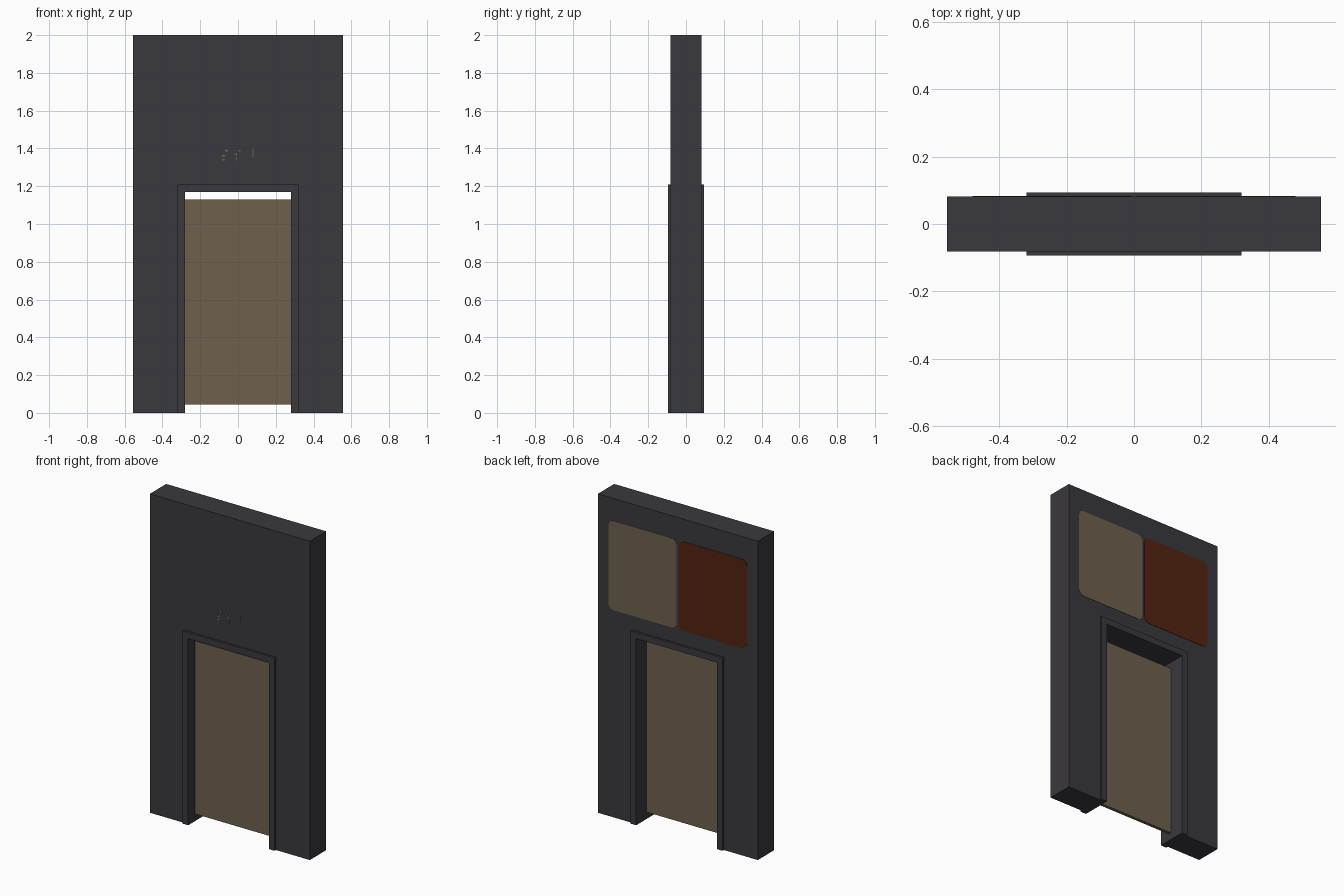
import bpy, bmesh, math

if "Cube" in bpy.data.objects:
    bpy.data.objects.remove(bpy.data.objects["Cube"])


def material(name, rgb):
    m = bpy.data.materials.new(name)
    m.diffuse_color = (*rgb, 1)
    m.use_nodes = True
    m.node_tree.nodes["Principled BSDF"].inputs["Base Color"].default_value = m.diffuse_color
    return m


CHARCOAL = material("charcoal", (0.042, 0.040, 0.048))
TAN = material("tan", (0.156, 0.120, 0.076))
RUST = material("rust", (0.084, 0.018, 0.005))


def prism(name, profile, y0, y1, mat):
    """Extrude a closed x-z profile from y0 to y1."""
    bm = bmesh.new()
    face = bm.faces.new([bm.verts.new((x, y0, z)) for x, z in profile])
    ext = bmesh.ops.extrude_face_region(bm, geom=[face])["geom"]
    moved = [v for v in ext if isinstance(v, bmesh.types.BMVert)]
    bmesh.ops.translate(bm, verts=moved, vec=(0, y1 - y0, 0))
    bmesh.ops.recalc_face_normals(bm, faces=bm.faces)
    mesh = bpy.data.meshes.new(name)
    bm.to_mesh(mesh)
    bm.free()
    mesh.materials.append(mat)
    ob = bpy.data.objects.new(name, mesh)
    bpy.context.collection.objects.link(ob)
    return ob


def rect(x0, x1, z0, z1):
    return [(x0, z0), (x1, z0), (x1, z1), (x0, z1)]


def rounded_rect(x0, x1, z0, z1, r, steps=5):
    pts = []
    corners = [(x1 - r, z1 - r), (x0 + r, z1 - r), (x0 + r, z0 + r), (x1 - r, z0 + r)]
    for i, (cx, cz) in enumerate(corners):
        for k in range(steps + 1):
            a = math.pi / 2 * (i + k / steps)
            pts.append((cx + r * math.cos(a), cz + r * math.sin(a)))
    return pts


def arch(ow, oh, iw, ih):
    """Doorway profile: outer and inner half width and height."""
    return [(-ow, 0), (-ow, oh), (ow, oh), (ow, 0),
            (iw, 0), (iw, ih), (-iw, ih), (-iw, 0)]


# Wall with the doorway, and the raised frame lining it
prism("wall", arch(0.555, 2.0, 0.32, 1.21), -0.081, 0.081, CHARCOAL)
prism("door_frame", arch(0.32, 1.21, 0.28, 1.17), -0.094, 0.094, CHARCOAL)

# Door panel, open at top and bottom
prism("door_panel", rect(-0.28, 0.28, 0.045, 1.13), -0.026, -0.006, TAN)

# Two rounded plates on the back
prism("back_plate_tan", rounded_rect(0.008, 0.48, 1.30, 1.86, 0.035), 0.080, 0.083, TAN)
prism("back_plate_rust", rounded_rect(-0.48, -0.008, 1.30, 1.86, 0.035), 0.080, 0.083, RUST)

# Small abstract flecks on the front, above the door
flecks = [(-0.085, -0.070, 1.335, 1.345), (-0.085, -0.070, 1.355, 1.365),
          (-0.068, -0.052, 1.385, 1.395), (-0.018, -0.006, 1.365, 1.372),
          (-0.010, -0.004, 1.335, 1.355), (0.002, 0.014, 1.385, 1.393),
          (0.073, 0.076, 1.355, 1.40), (0.082, 0.085, 1.355, 1.40)]
for i, f in enumerate(flecks):
    prism(f"front_fleck_{i + 1}", rect(*f), -0.082, -0.080, TAN)
